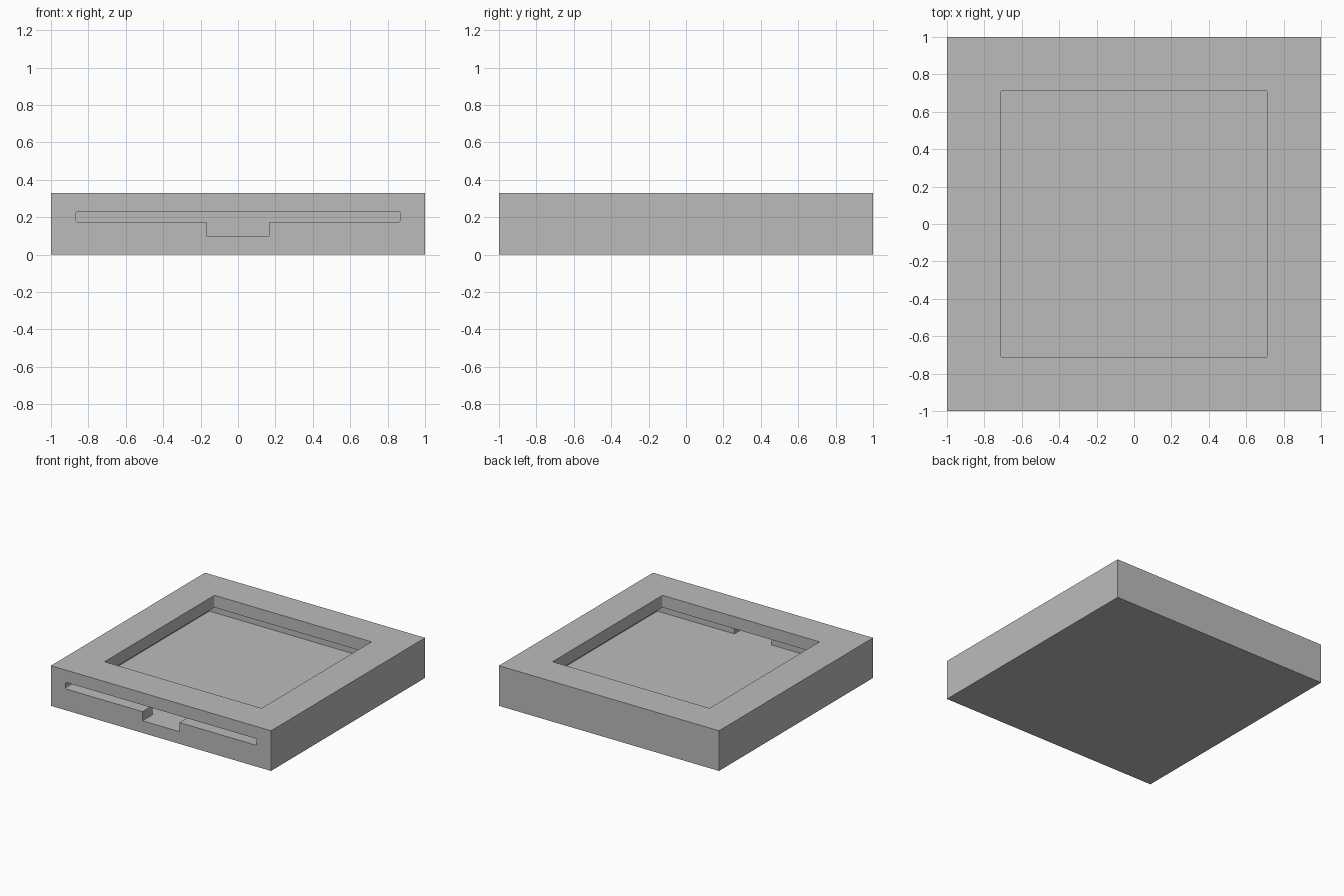
import bpy
import bmesh

default = bpy.data.objects.get("Cube")
if default:
    bpy.data.objects.remove(default, do_unlink=True)

grey = bpy.data.materials.new("plain_grey")
grey.use_nodes = True
colour = (0.5, 0.5, 0.5, 1)
grey.diffuse_color = colour
grey.node_tree.nodes["Principled BSDF"].inputs["Base Color"].default_value = colour


def block(name, low, high, round_axis=None, radius=0.01):
    """Box between two corners, with the edges along one axis optionally rounded."""
    bm = bmesh.new()
    bmesh.ops.create_cube(bm, size=1)
    for v in bm.verts:
        v.co = [(a + b) / 2 + c * (b - a) for a, b, c in zip(low, high, v.co)]
    if round_axis is not None:
        edges = [e for e in bm.edges
                 if abs(e.verts[0].co[round_axis] - e.verts[1].co[round_axis]) > 1e-4]
        bmesh.ops.bevel(bm, geom=edges, offset=radius, offset_type='OFFSET',
                        segments=4, profile=0.5, affect='EDGES')
    mesh = bpy.data.meshes.new(name)
    bm.to_mesh(mesh)
    bm.free()
    mesh.materials.append(grey)
    obj = bpy.data.objects.new(name, mesh)
    bpy.context.collection.objects.link(obj)
    return obj


# Solid outer case
case = block("case", (-1, -1, 0), (1, 1, 0.33))

WALL = 0.868    # half width of the inner chamber
FLOOR = 0.1     # chamber floor height

cutters = [
    # Hidden chamber, wider than the window above it
    block("chamber_cutter", (-WALL, -WALL, FLOOR), (WALL, WALL, 0.23)),
    # Window through the top
    block("window_cutter", (-0.714, -0.714, 0.2), (0.714, 0.714, 0.4), 2),
    # Wide loading slot through the front wall
    block("slot_cutter", (-0.867, -1.1, 0.175), (0.867, -0.8, 0.229), 1),
    # Finger notch below the slot
    block("notch_cutter", (-0.168, -1.1, FLOOR), (0.168, -0.8, 0.2)),
]

for cutter in cutters:
    cut = case.modifiers.new(cutter.name, 'BOOLEAN')
    cut.operation = 'DIFFERENCE'
    cut.solver = 'EXACT'
    cut.object = cutter
    cutter.hide_render = True

# Bake the cuts and discard the cutters
depsgraph = bpy.context.evaluated_depsgraph_get()
carved = bpy.data.meshes.new_from_object(case.evaluated_get(depsgraph))
case.modifiers.clear()
case.data = carved
for cutter in cutters:
    bpy.data.objects.remove(cutter, do_unlink=True)

# Smooth only the small rounded corners
bpy.context.view_layer.objects.active = case
case.select_set(True)
bpy.ops.object.shade_smooth_by_angle()
